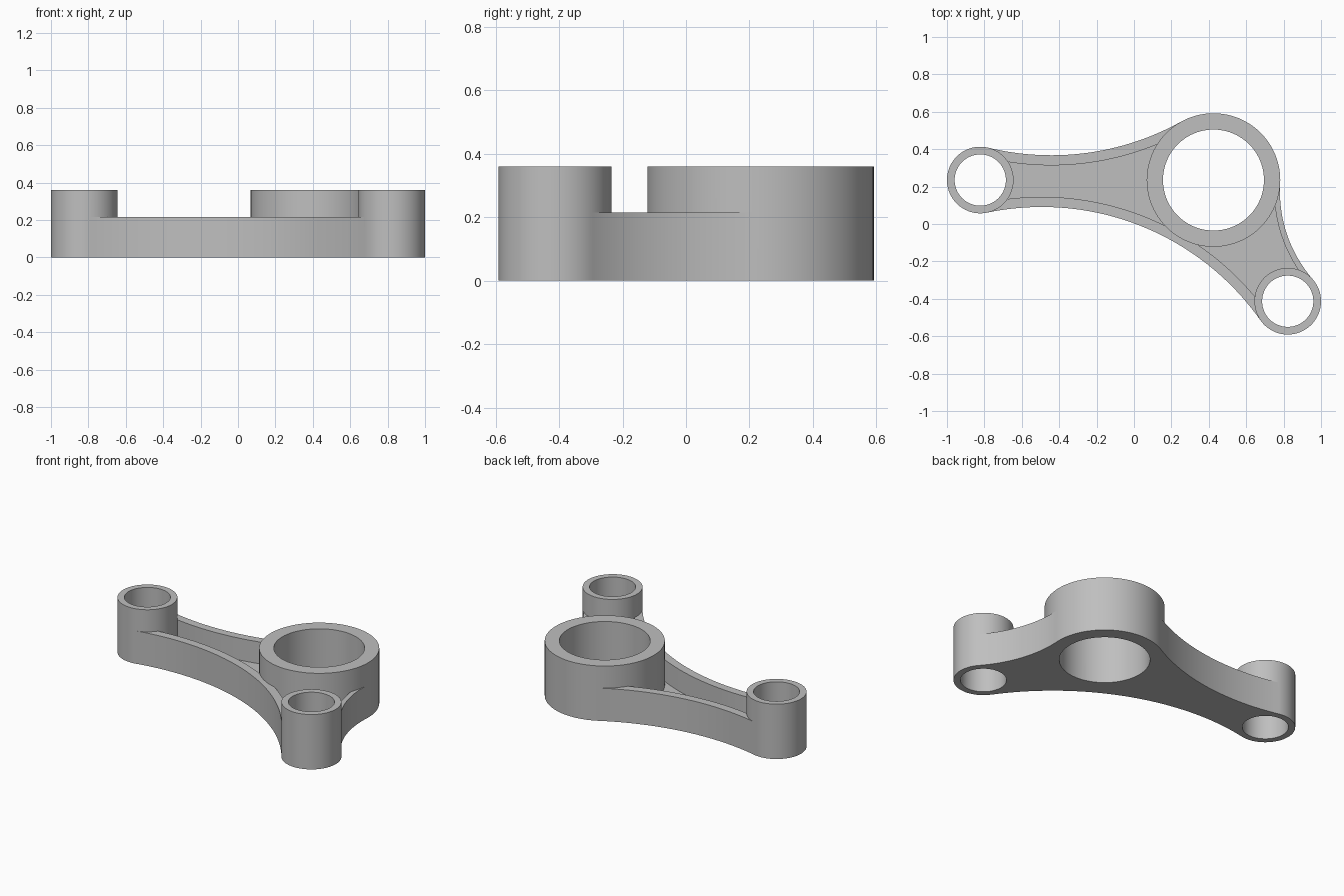
import bpy, bmesh, math
from mathutils import Vector

cube = bpy.data.objects.get("Cube")
if cube:
    bpy.data.objects.remove(cube, do_unlink=True)

# Boss layout: centre, outer radius, bore radius
LEFT_END = (Vector((-0.822, 0.235)), 0.178, 0.137)
MAIN = (Vector((0.425, 0.235)), 0.357, 0.27)
RIGHT_END = (Vector((0.822, -0.413)), 0.178, 0.137)
BOSSES = [LEFT_END, MAIN, RIGHT_END]
BOSS_TOP, RIM_TOP, FLOOR = 0.36, 0.215, 0.072

# Concave sides in clockwise order: from boss, to boss, fillet radius, rim thickness
SIDES = [
    (LEFT_END, MAIN, 1.43, 0.054),
    (MAIN, RIGHT_END, 0.715, 0.03),
    (RIGHT_END, LEFT_END, 1.43, 0.054),
]

metal = bpy.data.materials.new("plain grey metal")
metal.use_nodes = True
GREY = (0.52, 0.52, 0.52, 1)
metal.diffuse_color = GREY
metal.node_tree.nodes["Principled BSDF"].inputs["Base Color"].default_value = GREY


def prism(name, outline, z0, z1):
    """Extrude a flat outline from z0 up to z1."""
    bm = bmesh.new()
    base = bm.faces.new([bm.verts.new((p.x, p.y, z0)) for p in outline])
    grown = bmesh.ops.extrude_face_region(bm, geom=[base])["geom"]
    top = [v for v in grown if isinstance(v, bmesh.types.BMVert)]
    bmesh.ops.translate(bm, verts=top, vec=(0, 0, z1 - z0))
    bmesh.ops.recalc_face_normals(bm, faces=bm.faces)
    mesh = bpy.data.meshes.new(name)
    bm.to_mesh(mesh)
    bm.free()
    mesh.materials.append(metal)
    obj = bpy.data.objects.new(name, mesh)
    bpy.context.collection.objects.link(obj)
    return obj


def circle(centre, radius, count=96):
    return [centre + radius * Vector((math.cos(a), math.sin(a)))
            for a in (math.tau * i / count for i in range(count))]


def side_arc(start, end, radius, inset, count=40):
    """Arc tangent to two bosses, bulging inward, shifted in by inset."""
    (p, r1, _), (q, r2, _) = start, end
    d1, d2 = radius + r1, radius + r2
    along = q - p
    length = along.length
    along.normalize()
    outward = Vector((-along.y, along.x))
    a = (d1 * d1 - d2 * d2 + length * length) / (2 * length)
    centre = p + along * a + outward * math.sqrt(d1 * d1 - a * a)
    u, v = p - centre, q - centre
    t0 = math.atan2(u.y, u.x)
    sweep = math.remainder(math.atan2(v.y, v.x) - t0, math.tau)
    reach = radius + inset
    return [centre + reach * Vector((math.cos(t), math.sin(t)))
            for t in (t0 + sweep * i / count for i in range(count + 1))]


def combine(target, tool, operation):
    mod = target.modifiers.new(operation, "BOOLEAN")
    mod.operation = operation
    mod.solver = "EXACT"
    mod.object = tool
    bpy.context.view_layer.objects.active = target
    bpy.ops.object.modifier_apply(modifier=mod.name)
    bpy.data.objects.remove(tool, do_unlink=True)


# Web with three concave sides
outer, inner = [], []
for start, end, radius, rim in SIDES:
    outer += side_arc(start, end, radius, 0)
    inner += side_arc(start, end, radius, rim)
bracket = prism("bracket_body", outer, 0, RIM_TOP)

# Recessed pocket leaving a raised rim along each side
combine(bracket, prism("pocket_cutter", inner, FLOOR, BOSS_TOP), "DIFFERENCE")

# Bosses, then their through bores
for centre, radius, bore in BOSSES:
    combine(bracket, prism("boss", circle(centre, radius), 0, BOSS_TOP), "UNION")
for centre, radius, bore in BOSSES:
    combine(bracket, prism("bore_cutter", circle(centre, bore), -0.1, BOSS_TOP + 0.1),
            "DIFFERENCE")

# Smooth the curved walls, keep the rims crisp
bpy.ops.object.select_all(action="DESELECT")
bracket.select_set(True)
bpy.context.view_layer.objects.active = bracket
bpy.ops.object.shade_smooth_by_angle(angle=math.radians(30))
